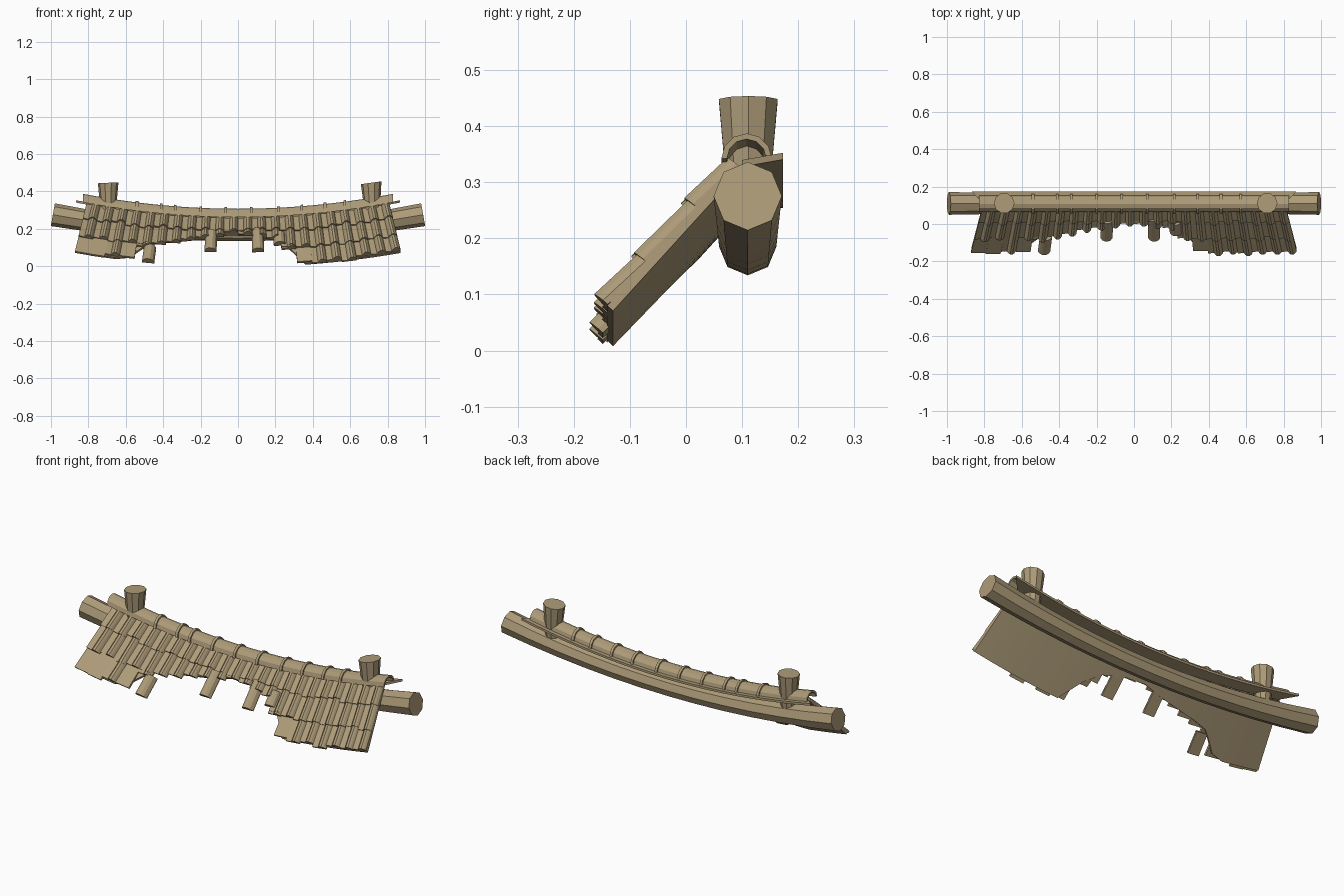
import bpy, bmesh, math, random
from mathutils import Vector

random.seed(4)
old = bpy.data.objects.get("Cube")
if old:
    bpy.data.objects.remove(old, do_unlink=True)

clay = bpy.data.materials.new("weathered tan")
clay.use_nodes = True
clay.diffuse_color = (0.42, 0.33, 0.19, 1)
clay.node_tree.nodes["Principled BSDF"].inputs["Base Color"].default_value = clay.diffuse_color


def loft(bm, sections):
    """Skin a row of closed cross-sections and cap both ends."""
    rings = [[bm.verts.new(p) for p in sec] for sec in sections]
    n = len(rings[0])
    for a, b in zip(rings, rings[1:]):
        for i in range(n):
            j = (i + 1) % n
            bm.faces.new((a[i], a[j], b[j], b[i]))
    bm.faces.new(rings[0][::-1])
    bm.faces.new(rings[-1])


def build(name, lofts):
    bm = bmesh.new()
    for sections in lofts:
        loft(bm, sections)
    bmesh.ops.recalc_face_normals(bm, faces=bm.faces)
    mesh = bpy.data.meshes.new(name)
    bm.to_mesh(mesh)
    bm.free()
    mesh.materials.append(clay)
    obj = bpy.data.objects.new(name, mesh)
    bpy.context.collection.objects.link(obj)
    return obj


def steps(a, b, n):
    return [a + (b - a) * i / n for i in range(n + 1)]


def roof(x, y, h):
    """Point on the sagging slope, raised h along its normal."""
    squeeze = 1 - 0.3 * (y + 0.13)
    return Vector((x * squeeze, y - 0.74 * h, -0.005 + 0.1 * x * x + 1.1 * (y + 0.13) + 0.67 * h))


# Ragged lower edge of the slope, as (x, y) corners
EDGE = [(-0.87, -0.13), (-0.65, -0.13), (-0.58, -0.115), (-0.53, -0.075), (-0.49, -0.047),
        (-0.4, -0.028), (-0.2, 0.0), (-0.05, 0.024), (0.08, 0.02), (0.2, -0.003),
        (0.28, -0.05), (0.36, -0.13), (0.87, -0.13)]


def edge(x):
    for (x0, y0), (x1, y1) in zip(EDGE, EDGE[1:]):
        if x <= x1:
            return y0 + (y1 - y0) * (x - x0) / (x1 - x0)
    return EDGE[-1][1]


# Thin sloping deck
xs = sorted(set(steps(-0.87, 0.87, 24) + [p[0] for p in EDGE]))
build("roof_deck", [[[roof(x, edge(x), 0), roof(x, 0.1, 0), roof(x, 0.1, 0.014),
                      roof(x, edge(x), 0.014)] for x in xs]])

# Tiles: a flat pan with a half-round rib on one side
PAN = [(-0.5, 0.004), (-0.1, 0.0), (0.0, 0.014), (0.12, 0.023), (0.28, 0.023), (0.4, 0.014), (0.5, 0.002)]
RIB = [(-0.5, 0.0), (-0.36, 0.016), (-0.15, 0.025), (0.15, 0.025), (0.36, 0.016), (0.5, 0.0)]
PLAIN = [(-0.5, 0.004), (0.5, 0.004)]


def tile(x, width, top, bottom, profile, lip):
    sections = []
    for y, h in ((top, 0.012), (bottom, lip)):
        outline = [roof(x + u * width, y, h + r) for u, r in profile]
        under = [roof(x + u * width, y, h - 0.009) for u in (0.5, -0.5)]
        sections.append(outline + under)
    return sections


ROWS = [(0.1, 0.03), (0.045, -0.055), (-0.035, -0.132)]
COLUMNS = 22
PITCH = 1.74 / COLUMNS
tiles = []
for r, (top, bottom) in enumerate(ROWS):
    for c in range(COLUMNS):
        x = -0.87 + (c + 0.5) * PITCH
        end = max(bottom + random.uniform(-0.008, 0.005), edge(x) - random.uniform(0, 0.012))
        if top - end < 0.02:
            continue
        bare = r == 2 and c in (0, 1, 3, 15)
        tiles.append(tile(x, PITCH, top, end, PLAIN if bare else PAN, random.uniform(0.02, 0.026)))
build("roof_tiles", tiles)

# Slipped rib tiles hanging past the broken edge
build("loose_tiles", [tile(x, 0.066, top, bottom, RIB, 0.016) for x, top, bottom in
                      ((-0.48, -0.06, -0.135), (-0.15, 0.03, -0.063),
                       (0.11, 0.04, -0.063), (0.23, 0.02, -0.035))])

# Mitred board behind the ridge
def board_section(t):
    pts = []
    for y, half, dz in ((0.1, 0.8, 0), (0.173, 0.867, 0), (0.173, 0.867, 0.012), (0.1, 0.8, 0.012)):
        x = t * half
        pts.append(Vector((x, y, 0.254 + 0.115 * x * x + dz)))
    return pts


build("ridge_board", [[board_section(t) for t in steps(-1, 1, 20)]])


# Hollow half-round ridge cap, with raised bands
def arch(x, outer, inner):
    pts = []
    for radius, order in ((outer, range(7)), (inner, range(6, -1, -1))):
        for k in order:
            a = math.pi * k / 6
            pts.append(Vector((x, 0.108 + radius * math.cos(a),
                               0.262 + 0.116 * x * x + radius * math.sin(a))))
    return pts


build("ridge_cap", [[arch(x, 0.045, 0.035) for x in steps(-0.83, 0.83, 20)]])
bands = (-0.54, -0.41, -0.335, -0.2, -0.065, 0.07, 0.215, 0.34, 0.465, 0.57)
build("ridge_bands", [[arch(x - 0.007, 0.053, 0.04), arch(x + 0.007, 0.053, 0.04)] for x in bands])


# Bowed eight-sided beam, thicker at the ends
def beam_section(x):
    radius = 0.051 + 0.01 * x * x
    pts = []
    for k in range(8):
        a = math.pi * k / 4
        up = radius * math.sin(a)
        pts.append(Vector((x - 0.18 * x * up, 0.11 + radius * math.cos(a), 0.185 + 0.092 * x * x + up)))
    return pts


build("ridge_beam", [[beam_section(x) for x in steps(-0.99, 0.99, 12)]])


# Tapered posts rising through the ridge
def post_section(x, z, radius, tilt):
    return [Vector((x + radius * math.cos(a), 0.111 + radius * math.sin(a),
                    z + tilt * radius * math.cos(a)))
            for a in (math.pi * k / 5 for k in range(10))]


for name, x, lean, tilt in (("left_post", 0.712, 0.008, 0.14), ("right_post", -0.694, 0.0, 0.05)):
    build(name, [[post_section(x + lean, 0.24, 0.036, 0), post_section(x, 0.446, 0.055, tilt)]])
